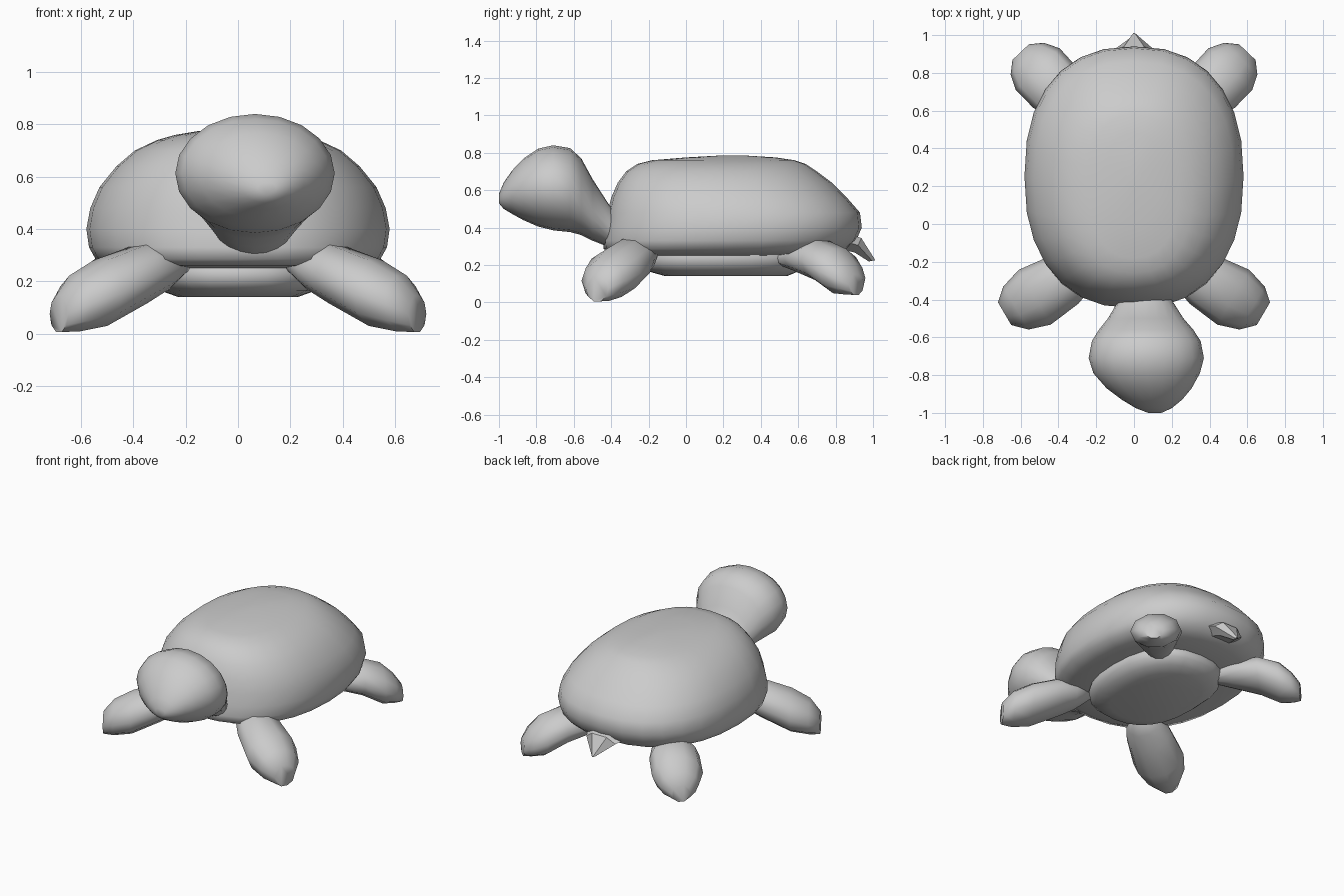
import bpy, bmesh, math
from mathutils import Vector

grey = bpy.data.materials.new("plain grey")
grey.diffuse_color = (0.6, 0.6, 0.6, 1)


def loft(name, rings, sharp=60):
    """Skin a list of closed point rings and cap both ends."""
    bm = bmesh.new()
    rows = [[bm.verts.new(p) for p in r] for r in rings]
    n = len(rows[0])
    for a, b in zip(rows, rows[1:]):
        for i in range(n):
            j = (i + 1) % n
            bm.faces.new((a[i], a[j], b[j], b[i]))
    bm.faces.new(rows[0])
    bm.faces.new(rows[-1])
    bmesh.ops.recalc_face_normals(bm, faces=bm.faces[:])
    me = bpy.data.meshes.new(name)
    bm.to_mesh(me)
    bm.free()
    me.materials.append(grey)
    me.shade_smooth()
    me.set_sharp_from_angle(angle=math.radians(sharp))
    ob = bpy.data.objects.new(name, me)
    bpy.context.collection.objects.link(ob)
    return ob


def oval(c, u, v, n, power=2.0):
    """Superellipse ring around c with half axes u and v."""
    c, u, v = Vector(c), Vector(u), Vector(v)
    pts = []
    for i in range(n):
        a = 2 * math.pi * i / n
        s, t = math.sin(a), math.cos(a)
        pts.append(c + u * math.copysign(abs(t) ** (2 / power), t)
                   + v * math.copysign(abs(s) ** (2 / power), s))
    return pts


def stack(name, levels, n, power, sharp):
    """Horizontal ovals: height, front y, back y, half width."""
    return loft(name, [oval((0, (f + b) / 2, z), (w, 0, 0), (0, (b - f) / 2, 0), n, power)
                       for z, f, b, w in levels], sharp)


# shell dome with a tucked-in lower rim
stack("shell", [
    (0.25, -0.22, 0.62, 0.32), (0.26, -0.38, 0.80, 0.47), (0.285, -0.44, 0.86, 0.545),
    (0.33, -0.445, 0.91, 0.57), (0.40, -0.435, 0.94, 0.58), (0.48, -0.42, 0.93, 0.565),
    (0.56, -0.40, 0.86, 0.53), (0.64, -0.365, 0.78, 0.465), (0.70, -0.32, 0.70, 0.395),
    (0.74, -0.26, 0.64, 0.31), (0.76, -0.18, 0.58, 0.24), (0.775, 0.0, 0.48, 0.15),
    (0.785, 0.18, 0.32, 0.04)], 28, 2.35, 75)

# belly plate
stack("belly", [
    (0.28, -0.22, 0.64, 0.34), (0.24, -0.24, 0.66, 0.35), (0.20, -0.24, 0.65, 0.34),
    (0.165, -0.20, 0.60, 0.30), (0.14, -0.11, 0.54, 0.23)], 24, 2.4, 50)

# head and neck: y, centre x, half width, bottom z, top z
head = [(-0.28, 0.05, 0.11, 0.27, 0.44), (-0.41, 0.06, 0.145, 0.295, 0.52),
        (-0.50, 0.062, 0.20, 0.33, 0.66), (-0.56, 0.064, 0.25, 0.36, 0.77),
        (-0.62, 0.065, 0.288, 0.376, 0.825), (-0.71, 0.065, 0.305, 0.385, 0.84),
        (-0.79, 0.067, 0.282, 0.405, 0.822), (-0.87, 0.08, 0.225, 0.44, 0.768),
        (-0.93, 0.095, 0.16, 0.473, 0.705), (-0.975, 0.105, 0.095, 0.50, 0.64),
        (-1.0, 0.11, 0.035, 0.53, 0.58)]
loft("head", [oval((x, y, (b + t) / 2), (w, 0, 0), (0, 0, (t - b) / 2), 20)
              for y, x, w, b, t in head], 75)

# flippers: x, y, z, half width, half height
front = [(0.20, -0.19, 0.265, 0.04, 0.03), (0.28, -0.245, 0.25, 0.11, 0.085),
         (0.37, -0.296, 0.228, 0.147, 0.118), (0.526, -0.388, 0.155, 0.168, 0.132),
         (0.625, -0.445, 0.115, 0.132, 0.112), (0.685, -0.475, 0.075, 0.07, 0.073)]
rear = [(0.20, 0.49, 0.235, 0.04, 0.03), (0.30, 0.60, 0.24, 0.11, 0.075),
        (0.42, 0.725, 0.225, 0.158, 0.112), (0.51, 0.82, 0.168, 0.16, 0.125),
        (0.565, 0.875, 0.13, 0.122, 0.092), (0.60, 0.91, 0.095, 0.06, 0.058)]
for label, path in (("front", front), ("rear", rear)):
    d = Vector((path[-1][0] - path[0][0], path[-1][1] - path[0][1], 0)).normalized()
    for side, s in (("right", 1), ("left", -1)):
        loft(f"{label}_{side}_flipper",
             [oval((s * x, y, z), (-s * d.y * w, d.x * w, 0), (0, 0, h), 10)
              for x, y, z, w, h in path], 65)

# short pointed tail
loft("tail", [oval((0, y, z), (w, 0, 0), (0, 0.02, h), 6)
              for y, z, w, h in ((0.80, 0.34, 0.17, 0.05), (0.92, 0.305, 0.11, 0.045),
                                 (0.995, 0.222, 0.006, 0.004))], 30)
